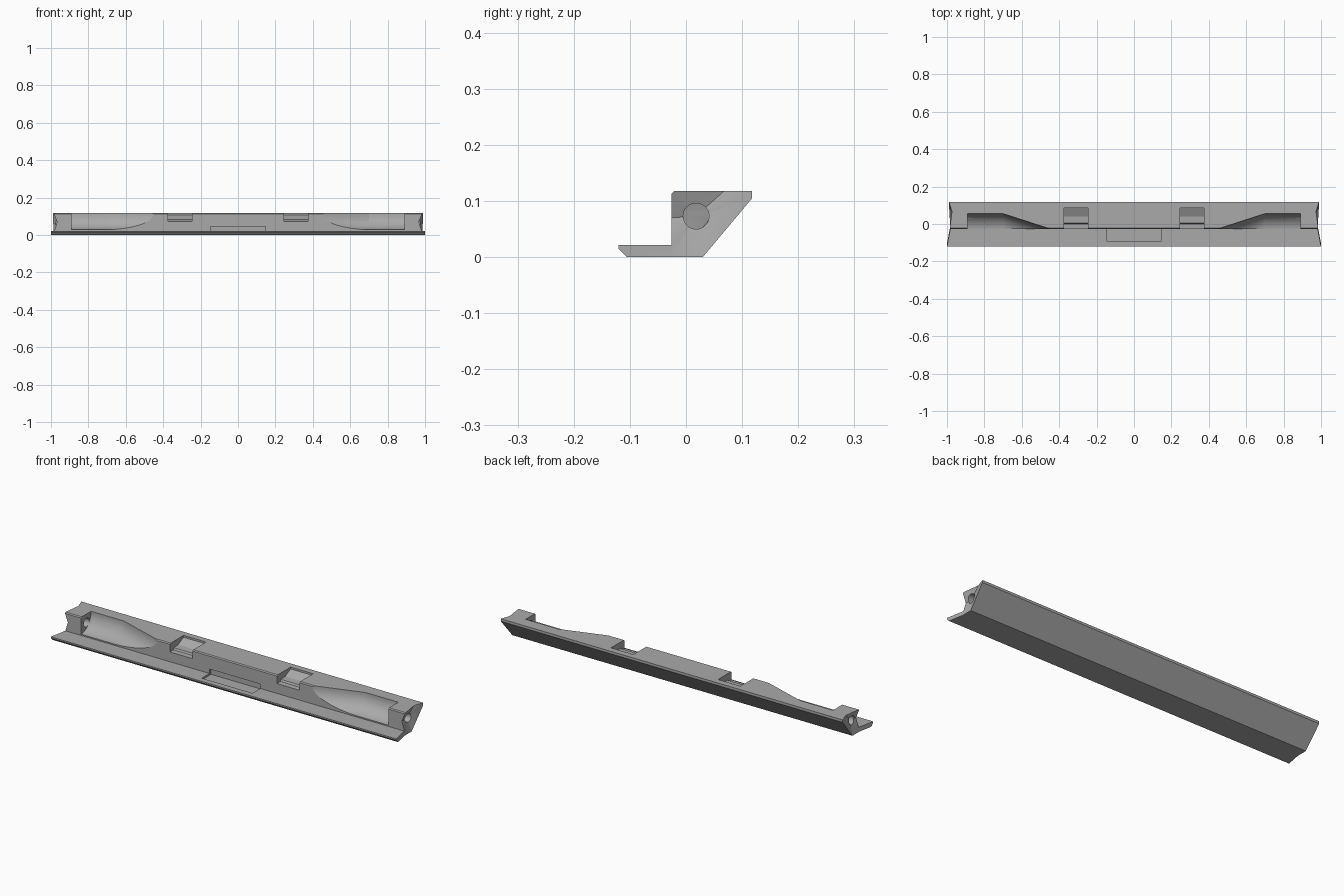
import bpy, bmesh, math

cube = bpy.data.objects.get("Cube")
if cube:
    bpy.data.objects.remove(cube, do_unlink=True)

grey = bpy.data.materials.new("plain_grey")
grey.use_nodes = True
grey.diffuse_color = (0.4, 0.4, 0.4, 1)
grey.node_tree.nodes["Principled BSDF"].inputs["Base Color"].default_value = (0.4, 0.4, 0.4, 1)


def finish(name, bm):
    bmesh.ops.recalc_face_normals(bm, faces=bm.faces[:])
    mesh = bpy.data.meshes.new(name)
    bm.to_mesh(mesh)
    bm.free()
    mesh.materials.append(grey)
    ob = bpy.data.objects.new(name, mesh)
    bpy.context.scene.collection.objects.link(ob)
    return ob


def loft(name, sections):
    """Closed solid through rings of (x, y, z) points."""
    bm = bmesh.new()
    rings = [[bm.verts.new(p) for p in s] for s in sections]
    n = len(rings[0])
    for a, b in zip(rings, rings[1:]):
        for i in range(n):
            j = (i + 1) % n
            bm.faces.new((a[i], a[j], b[j], b[i]))
    bm.faces.new(rings[0])
    bm.faces.new(rings[-1])
    return finish(name, bm)


def prism(name, x0, x1, profile):
    return loft(name, [[(x, y, z) for y, z in profile] for x in (x0, x1)])


# Rail body: (end x, y, z) around the profile, with dished ends
outline = [
    (0.982, -0.026, 0.022), (1.0, -0.12, 0.022), (1.0, -0.12, 0.015),
    (1.0, -0.105, 0.0), (0.985, -0.026, 0.0), (0.985, 0.03, 0.0),
    (0.99, 0.118, 0.105), (0.99, 0.118, 0.118), (0.973, 0.068, 0.118),
    (0.985, -0.021, 0.118), (0.984, -0.026, 0.113), (0.967, -0.026, 0.07)]
bm = bmesh.new()
ends = []
for s in (-1, 1):
    ring = [bm.verts.new((s * x, y, z)) for x, y, z in outline]
    bm.faces.new(ring[:3] + [ring[3]])
    bm.faces.new((ring[0], ring[3], ring[4]))
    hub = bm.verts.new((s * 0.966, 0.018, 0.073))
    loop = [ring[0]] + ring[4:]
    for i, v in enumerate(loop):
        bm.faces.new((v, loop[(i + 1) % len(loop)], hub))
    ends.append(ring)
for i in range(len(outline)):
    j = (i + 1) % len(outline)
    bm.faces.new((ends[0][i], ends[0][j], ends[1][j], ends[1][i]))
body = finish("rail_body", bm)

cutters = []

# Round-bottomed bays that fade out towards the middle
radius = 0.087
arc = [(-0.032 + radius * math.sin(t), 0.115 - radius * math.cos(t))
       for t in [math.radians(90 * i / 14) for i in range(15)]]
bay = [(-0.15, 0.14), (-0.15, arc[0][1])] + arc + [(arc[-1][0], 0.14)]
for s in (-1, 1):
    cutters.append(loft("bay_cutter", [
        [(s * x, y + shift, z) for y, z in bay]
        for x, shift in ((0.89, 0), (0.70, 0), (0.44, -0.084))]))

    # Clip slots with sloping floors
    cutters.append(prism("slot_cutter", s * 0.245, s * 0.375, [
        (-0.05, 0.072), (0.0, 0.075), (0.005, 0.084), (0.04, 0.086),
        (0.085, 0.108), (0.085, 0.14), (-0.05, 0.14)]))

    # Pin holes from the ends into the bays
    circle = [(0.018 + 0.023 * math.cos(a), 0.073 + 0.023 * math.sin(a))
              for a in [math.tau * i / 32 for i in range(32)]]
    cutters.append(prism("pin_hole_cutter", s * 0.87, s * 1.05, circle))

# Shallow central pocket running under the wall
cutters.append(prism("pocket_cutter", -0.147, 0.147, [
    (-0.09, 0.012), (-0.012, 0.012), (-0.012, 0.045), (-0.09, 0.045)]))

bpy.context.view_layer.objects.active = body
body.select_set(True)
for c in cutters:
    c.hide_render = True
    mod = body.modifiers.new("cut", "BOOLEAN")
    mod.operation = "DIFFERENCE"
    mod.solver = "EXACT"
    mod.object = c
    bpy.ops.object.modifier_apply(modifier=mod.name)
for c in cutters:
    bpy.data.objects.remove(c, do_unlink=True)
bpy.ops.object.shade_smooth_by_angle(angle=math.radians(15))
